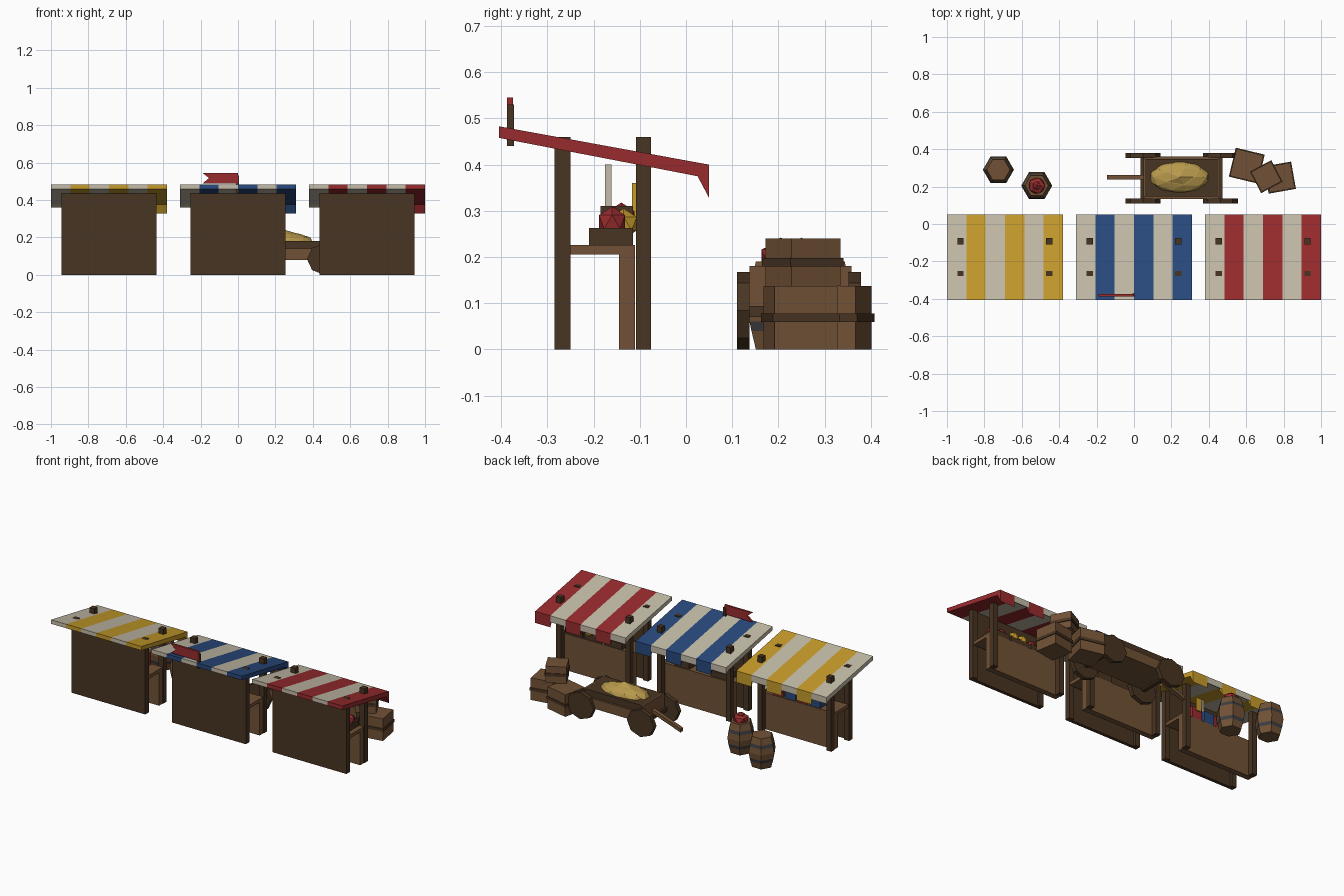
import bpy, bmesh, math
from mathutils import Matrix

if "Cube" in bpy.data.objects:
    bpy.data.objects.remove(bpy.data.objects["Cube"], do_unlink=True)


def material(name, *srgb):
    lin = [c / 12.92 if c < 0.04 else ((c + 0.055) / 1.055) ** 2.4 for c in srgb] + [1]
    m = bpy.data.materials.new(name)
    m.use_nodes = True
    m.diffuse_color = lin
    m.node_tree.nodes["Principled BSDF"].inputs["Base Color"].default_value = lin
    return m


CREAM = material("cream_cloth", 0.77, 0.74, 0.66)
RED = material("red", 0.6, 0.17, 0.18)
BLUE = material("blue", 0.16, 0.29, 0.49)
YELLOW = material("yellow", 0.78, 0.61, 0.17)
WOOD = material("wood", 0.445, 0.32, 0.21)
DARK = material("dark_wood", 0.285, 0.205, 0.135)
HAY = material("hay", 0.72, 0.6, 0.3)
IRON = material("iron", 0.24, 0.24, 0.25)


def finish(name, bm, mats):
    bmesh.ops.recalc_face_normals(bm, faces=bm.faces)
    me = bpy.data.meshes.new(name)
    bm.to_mesh(me)
    bm.free()
    for m in mats:
        me.materials.append(m)
    ob = bpy.data.objects.new(name, me)
    bpy.context.collection.objects.link(ob)
    return ob


def box(name, mat, x, y, z, turn=0):
    """Box from (min, max) ranges, turned about its own upright axis."""
    bm = bmesh.new()
    bmesh.ops.create_cube(bm, size=1)
    ob = finish(name, bm, [mat])
    size = [r[1] - r[0] for r in (x, y, z)]
    mid = [(r[1] + r[0]) / 2 for r in (x, y, z)]
    ob.data.transform(Matrix.Translation(mid) @ Matrix.Rotation(math.radians(turn), 4, "Z")
                      @ Matrix.Diagonal((*size, 1)))


def block(name, mat, cx, cy, z, width, turn=0):
    h = width / 2
    box(name, mat, (cx - h, cx + h), (cy - h, cy + h), z, turn)


def prism(name, mat, points, offset):
    """Flat outline pushed along an offset."""
    bm = bmesh.new()
    face = bm.faces.new([bm.verts.new(p) for p in points])
    out = bmesh.ops.extrude_face_region(bm, geom=[face])["geom"]
    bmesh.ops.translate(bm, vec=offset, verts=[v for v in out if isinstance(v, bmesh.types.BMVert)])
    finish(name, bm, [mat])


def ball(name, mat, centre, radii, detail=1):
    bm = bmesh.new()
    bmesh.ops.create_icosphere(bm, subdivisions=detail, radius=1,
                               matrix=Matrix.Translation(centre) @ Matrix.Diagonal((*radii, 1)))
    finish(name, bm, [mat])


def ring_stack(name, mats, x, y, profile, sides=6):
    """Many-sided solid from (radius, height, material) rings."""
    bm = bmesh.new()
    rings = [[bm.verts.new((x + r * math.cos(math.tau * i / sides),
                            y + r * math.sin(math.tau * i / sides), z)) for i in range(sides)]
             for r, z, _ in profile]
    for low, high, (_, _, m) in zip(rings, rings[1:], profile):
        for i in range(sides):
            j = (i + 1) % sides
            bm.faces.new((low[i], low[j], high[j], high[i])).material_index = m
    bm.faces.new(rings[0])
    bm.faces.new(rings[-1])
    finish(name, bm, mats)


# Market stalls with striped awnings
STRIPE = 0.1033
for label, cx, cloth in (("yellow", -0.69, YELLOW), ("blue", 0, BLUE), ("red", 0.69, RED)):
    for side in (-1, 1):
        for place, y in (("rear", -0.092), ("wall", -0.267)):
            block(f"{label}_stall_{place}_post", DARK, cx + side * 0.237, y, (0, 0.46), 0.033)
    box(f"{label}_stall_wall", DARK, (cx - 0.253, cx + 0.253), (-0.285, -0.265), (0, 0.436))
    box(f"{label}_stall_counter", WOOD, (cx - 0.25, cx + 0.25), (-0.25, -0.11), (0.205, 0.226))
    box(f"{label}_stall_counter_panel", WOOD, (cx - 0.25, cx + 0.25), (-0.145, -0.11), (0, 0.206))
    for i in range(6):
        drop = 0.328 if i % 2 else 0.36
        outline = [(-0.405, 0.483), (0.05, 0.4), (0.05, drop), (0.025, 0.375), (-0.405, 0.458)]
        x = cx + (i - 3) * STRIPE
        prism(f"{label}_awning_stripe", cloth if i % 2 else CREAM,
              [(x, y, z) for y, z in outline], (STRIPE, 0, 0))


# Goods on the counters
def fruit_tray(name, mat, cx, y, z):
    box(name + "_tray", DARK, (cx - 0.06, cx + 0.06), (-0.21, -0.115), (0.226, 0.263))
    for dx in (-0.03, 0.03):
        ball(name, mat, (cx + dx, y, z), (0.033,) * 3)


fruit_tray("red_fruit", RED, 0.85, -0.16, 0.276)
fruit_tray("yellow_fruit", YELLOW, 0.72, -0.135, 0.272)
fruit_tray("red_fruit", RED, 0.58, -0.155, 0.276)
fruit_tray("red_fruit", RED, -0.15, -0.14, 0.285)
box("goods_box", DARK, (0.06, 0.16), (-0.185, -0.115), (0.226, 0.31))
for i, mat in enumerate((BLUE, RED, BLUE, RED)):
    x = -0.84 + i * 0.085
    box("cloth_bolt", mat, (x, x + 0.07), (-0.185, -0.115), (0.226, 0.3))
block("cream_candle", CREAM, -0.63, -0.168, (0.3, 0.4), 0.014)
box("yellow_cloth", YELLOW, (-0.575, -0.54), (-0.117, -0.108), (0.28, 0.36))

# Pennant on the middle awning
block("pennant_pole", DARK, -0.003, -0.38, (0.44, 0.53), 0.016)
prism("pennant", RED, [(x, -0.388, z) for x, z in
      ((0, 0.545), (-0.19, 0.545), (-0.155, 0.517), (-0.19, 0.488), (0, 0.488))], (0, 0.013, 0))

# Barrels
for cx, cy in ((-0.725, 0.29), (-0.52, 0.205)):
    ring_stack("barrel", [WOOD, IRON], cx, cy, [
        (0.062, 0, 0), (0.073, 0.04, 1), (0.078, 0.06, 0), (0.083, 0.095, 0),
        (0.078, 0.13, 1), (0.073, 0.15, 0), (0.062, 0.19, 0)])
ball("barrel_fruit", RED, (-0.52, 0.205, 0.2), (0.049, 0.049, 0.036))
ball("barrel_fruit_top", RED, (-0.52, 0.205, 0.222), (0.025, 0.025, 0.02))

# Crates with a dark strap
for cx, cy, base, width, height, turn in ((0.603, 0.312, 0, 0.149, 0.137, -13.5),
                                          (0.78, 0.248, 0, 0.138, 0.137, 10),
                                          (0.707, 0.253, 0.137, 0.12, 0.103, 28)):
    block("crate", WOOD, cx, cy, (base, base + height), width, turn)
    mid = base + height / 2
    block("crate_strap", DARK, cx, cy, (mid - 0.009, mid + 0.009), width + 0.01, turn)

# Hay cart
box("cart_bed", WOOD, (0.05, 0.46), (0.135, 0.36), (0.08, 0.14))
box("cart_body", DARK, (0.058, 0.452), (0.147, 0.348), (0.14, 0.181))
for x in (0.05, 0.452):
    box("cart_end_board", WOOD, (x, x + 0.008), (0.137, 0.358), (0.14, 0.181))
ball("hay_pile", HAY, (0.243, 0.25, 0.175), (0.163, 0.086, 0.052), 2)
ball("hay_peak", HAY, (0.243, 0.25, 0.172), (0.15, 0.08, 0.07))
for cx in (0.048, 0.462):
    box("cart_axle", DARK, (cx - 0.012, cx + 0.012), (0.13, 0.36), (0.07, 0.094))
    for y in (0.11, 0.352):
        wheel = [(cx + 0.093 * math.cos(a), y, 0.084 + 0.084 * math.sin(a))
                 for a in (math.tau * i / 8 for i in range(8))]
        prism("cart_wheel", DARK, wheel, (0, 0.027, 0))
prism("cart_handle", WOOD, [(x, 0.237, z) for x, z in
      ((0.06, 0.13), (0.06, 0.108), (-0.145, 0.035), (-0.145, 0.057))], (0, 0.025, 0))
